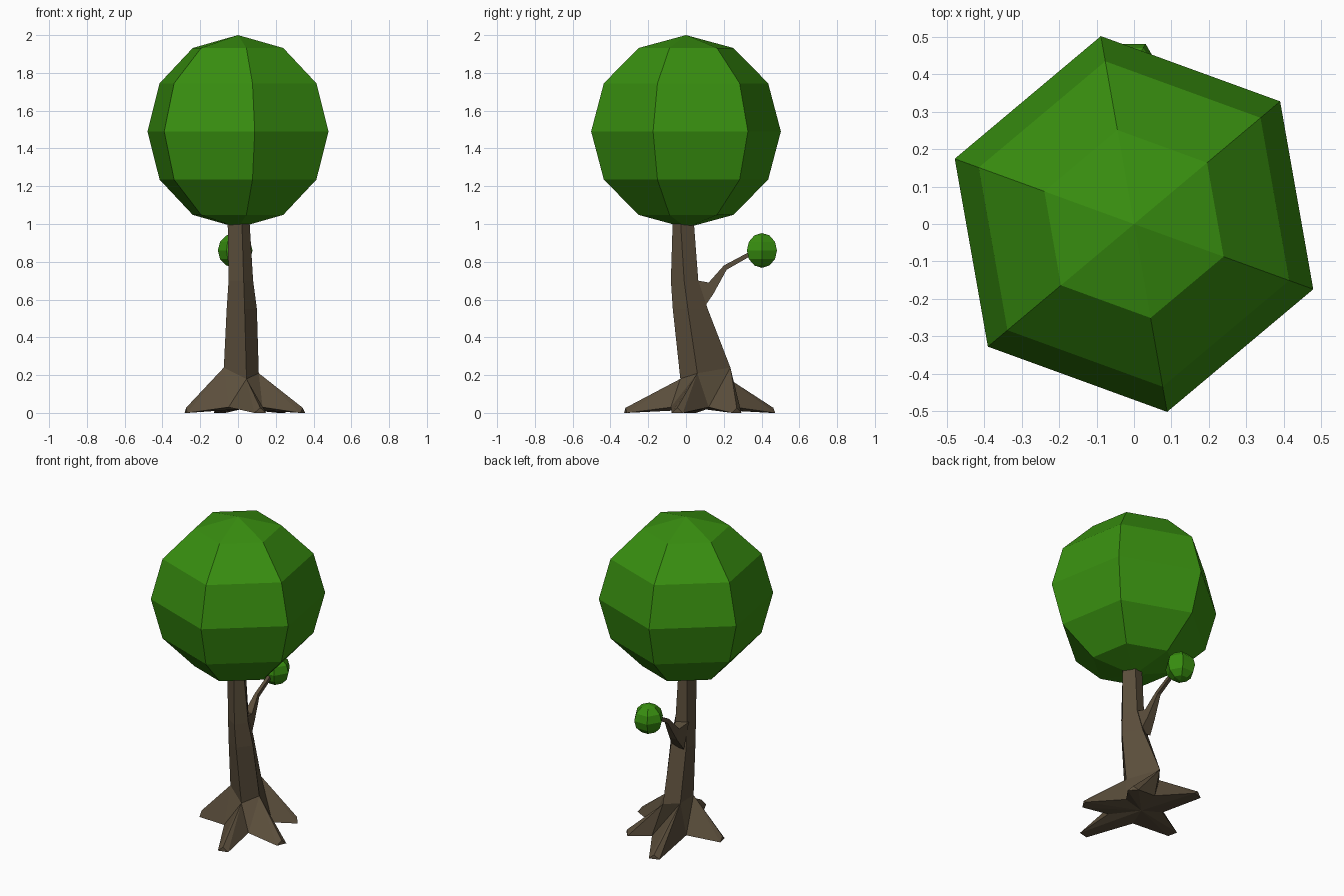
import bpy, bmesh, math
from mathutils import Vector

if "Cube" in bpy.data.objects:
    bpy.data.objects.remove(bpy.data.objects["Cube"])

def material(name, rgb):
    m = bpy.data.materials.new(name)
    m.diffuse_color = (*rgb, 1)
    m.use_nodes = True
    m.node_tree.nodes["Principled BSDF"].inputs["Base Color"].default_value = m.diffuse_color
    return m

BARK = material("bark_brown", (0.105, 0.077, 0.045))
LEAF = material("leaf_green", (0.04, 0.275, 0.005))

def finish(bm, name, mat):
    bmesh.ops.recalc_face_normals(bm, faces=bm.faces)
    me = bpy.data.meshes.new(name)
    bm.to_mesh(me)
    bm.free()
    me.materials.append(mat)
    ob = bpy.data.objects.new(name, me)
    bpy.context.collection.objects.link(ob)
    return ob

def leaf_ball(name, centre, radius, turn):
    bm = bmesh.new()
    bmesh.ops.create_uvsphere(bm, u_segments=6, v_segments=6, radius=radius)
    ob = finish(bm, name, LEAF)
    ob.location = centre
    ob.rotation_euler.z = math.radians(turn)

def bridge(bm, a, b):
    n = len(a)
    for i in range(n):
        j = (i + 1) % n
        bm.faces.new((a[i], a[j], b[j], b[i]))

# Foliage: large crown and small tuft
leaf_ball("crown", (0, 0, 1.49), 0.51, 10)
leaf_ball("branch_tuft", (-0.015, 0.402, 0.86), 0.092, 30)

# Trunk: five-sided rings, counter-clockwise from the front corner
bm = bmesh.new()
base_z = (0.18, 0.21, 0.24, 0.23, 0.24)
sections = [
    (base_z, [(.045, -.03), (.11, .06), (0, .235), (-.065, .15), (-.075, .03)]),
    ((.55,) * 5, [(.035, -.07), (.10, .01), (.03, .115), (-.05, .07), (-.06, -.01)]),
    ((.70,) * 5, [(.03, -.08), (.08, -.01), (.03, .065), (-.04, .045), (-.05, -.03)]),
    ((1.03,) * 5, [(.02, -.07), (.06, -.03), (.025, .04), (-.03, .035), (-.055, -.03)]),
]
rings = [[bm.verts.new((x, y, z)) for z, (x, y) in zip(zs, pts)] for zs, pts in sections]
for a, b in zip(rings, rings[1:]):
    bridge(bm, a, b)
bm.faces.new(rings[-1])

# Roots: one ridge from each trunk corner down to a blunt toe
toes = [(.12, -.33), (.352, -.05), (.24, .275), (-.10, .472), (-.285, .02)]
valleys = [(.13, -.08), (.16, .12), (.06, .26), (-.10, .14), (-.05, -.07)]
hub = Vector((0.02, 0.09, 0))
low = [bm.verts.new((x, y, 0.03)) for x, y in valleys]
centre = bm.verts.new((hub.x, hub.y, 0.02))
for i, (x, y) in enumerate(toes):
    tip = Vector((x, y, 0.005))
    out = (tip - hub).normalized()
    side = Vector((-out.y, out.x, 0)) * 0.032
    top = bm.verts.new(tip - out * 0.01 + Vector((0, 0, 0.022)))
    right = bm.verts.new(tip - side - out * 0.01 - Vector((0, 0, 0.005)))
    left = bm.verts.new(tip + side - out * 0.01 - Vector((0, 0, 0.005)))
    ridge, before, after = rings[0][i], low[i - 1], low[i]
    for f in ((ridge, before, right), (ridge, right, top), (ridge, top, left),
              (ridge, left, after), (top, right, left), (centre, left, right),
              (centre, right, before), (centre, after, left),
              (ridge, after, rings[0][(i + 1) % 5])):
        bm.faces.new(f)
finish(bm, "trunk_and_roots", BARK)

# Branch: tapering limb; each station is a top point and a bottom point (y, z) and half width
bm = bmesh.new()
stations = [(.04, .705, .09, .55, .038), (.12, .69, .145, .63, .026),
            (.20, .78, .215, .758, .011), (.35, .86, .355, .838, .01)]
limb = []
for y1, z1, y2, z2, w in stations:
    limb.append([bm.verts.new((x - .01, y, z)) for x, y, z in
                 ((-w, y1, z1), (w, y1, z1), (w, y2, z2), (-w, y2, z2))])
for a, b in zip(limb, limb[1:]):
    bridge(bm, a, b)
bm.faces.new(limb[0])
bm.faces.new(limb[-1])
finish(bm, "branch", BARK)
